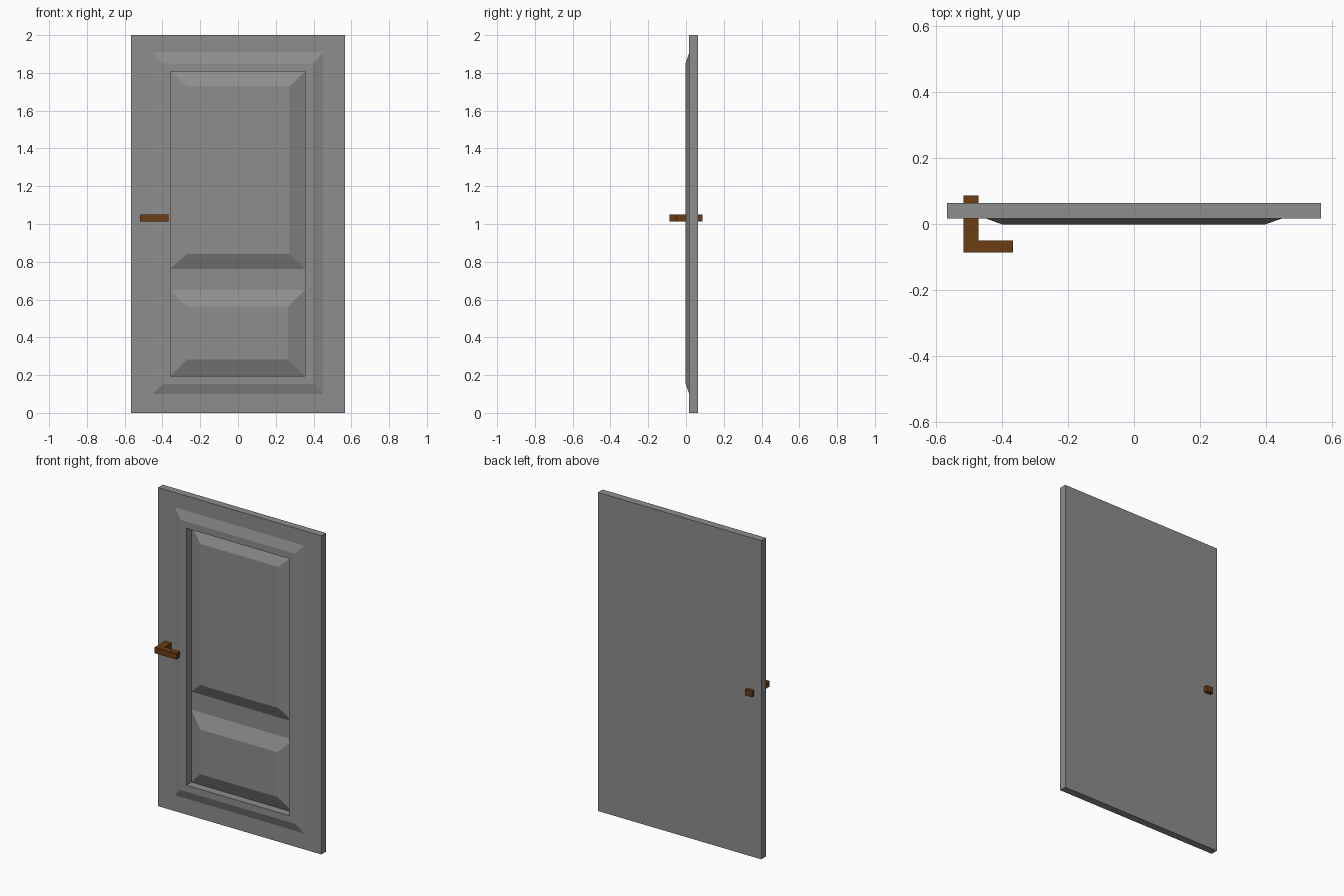
import bpy, bmesh

if "Cube" in bpy.data.objects:
    bpy.data.objects.remove(bpy.data.objects["Cube"])


def rect(bm, x0, x1, z0, z1, y):
    """Rectangular loop in the plane of the door at depth y."""
    return [bm.verts.new((x, y, z)) for x, z in ((x0, z0), (x1, z0), (x1, z1), (x0, z1))]


def nested(bm, rects, cap_first=False, cap_last=False):
    """Join successive rectangular loops into a stepped or bevelled moulding."""
    loops = [rect(bm, *r) for r in rects]
    for a, b in zip(loops, loops[1:]):
        for i in range(4):
            j = (i + 1) % 4
            bm.faces.new((a[i], a[j], b[j], b[i]))
    if cap_first:
        bm.faces.new(loops[0][::-1])
    if cap_last:
        bm.faces.new(loops[-1])


def finish(bm, name, color):
    mesh = bpy.data.meshes.new(name)
    bm.to_mesh(mesh)
    bm.free()
    mat = bpy.data.materials.new(name + "_paint")
    mat.diffuse_color = color
    mat.use_nodes = True
    mat.node_tree.nodes["Principled BSDF"].inputs["Base Color"].default_value = mat.diffuse_color
    mesh.materials.append(mat)
    ob = bpy.data.objects.new(name, mesh)
    bpy.context.collection.objects.link(ob)


BACK, FACE, RAISED, RECESS, FIELD = 0.063, 0.017, -0.002, 0.048, 0.011
W, L, R = 0.567, -0.357, 0.355

# Door slab with raised bevelled frame and recessed opening
bm = bmesh.new()
nested(bm, [
    (-W, W, 0, 2, BACK),
    (-W, W, 0, 2, FACE),
    (-0.45, 0.45, 0.10, 1.907, FACE),
    (-0.398, 0.396, 0.154, 1.849, RAISED),
    (L, R, 0.195, 1.807, RAISED),
    (L, R, 0.195, 1.807, RECESS),
], cap_first=True)

# Two raised panels and the flat rail between them
nested(bm, [(L, R, 0.763, 1.807, RECESS), (-0.271, 0.273, 0.842, 1.728, FIELD)], cap_last=True)
nested(bm, [(L, R, 0.195, 0.650, RECESS), (-0.271, 0.265, 0.282, 0.563, FIELD)], cap_last=True)
bm.faces.new(rect(bm, L, R, 0.650, 0.763, RECESS))
bmesh.ops.remove_doubles(bm, verts=bm.verts, dist=1e-5)
finish(bm, "door_panel", (0.27, 0.27, 0.27, 1))

# L-shaped lever handle passing through the slab
bm = bmesh.new()
outline = [(-0.518, -0.087), (-0.367, -0.087), (-0.367, -0.05),
           (-0.472, -0.05), (-0.472, 0.087), (-0.518, 0.087)]
base = bm.faces.new([bm.verts.new((x, y, 1.013)) for x, y in outline])
ext = bmesh.ops.extrude_face_region(bm, geom=[base])
bmesh.ops.translate(bm, vec=(0, 0, 0.037),
                    verts=[v for v in ext["geom"] if isinstance(v, bmesh.types.BMVert)])
bmesh.ops.recalc_face_normals(bm, faces=bm.faces)
finish(bm, "door_handle", (0.145, 0.045, 0.007, 1))
